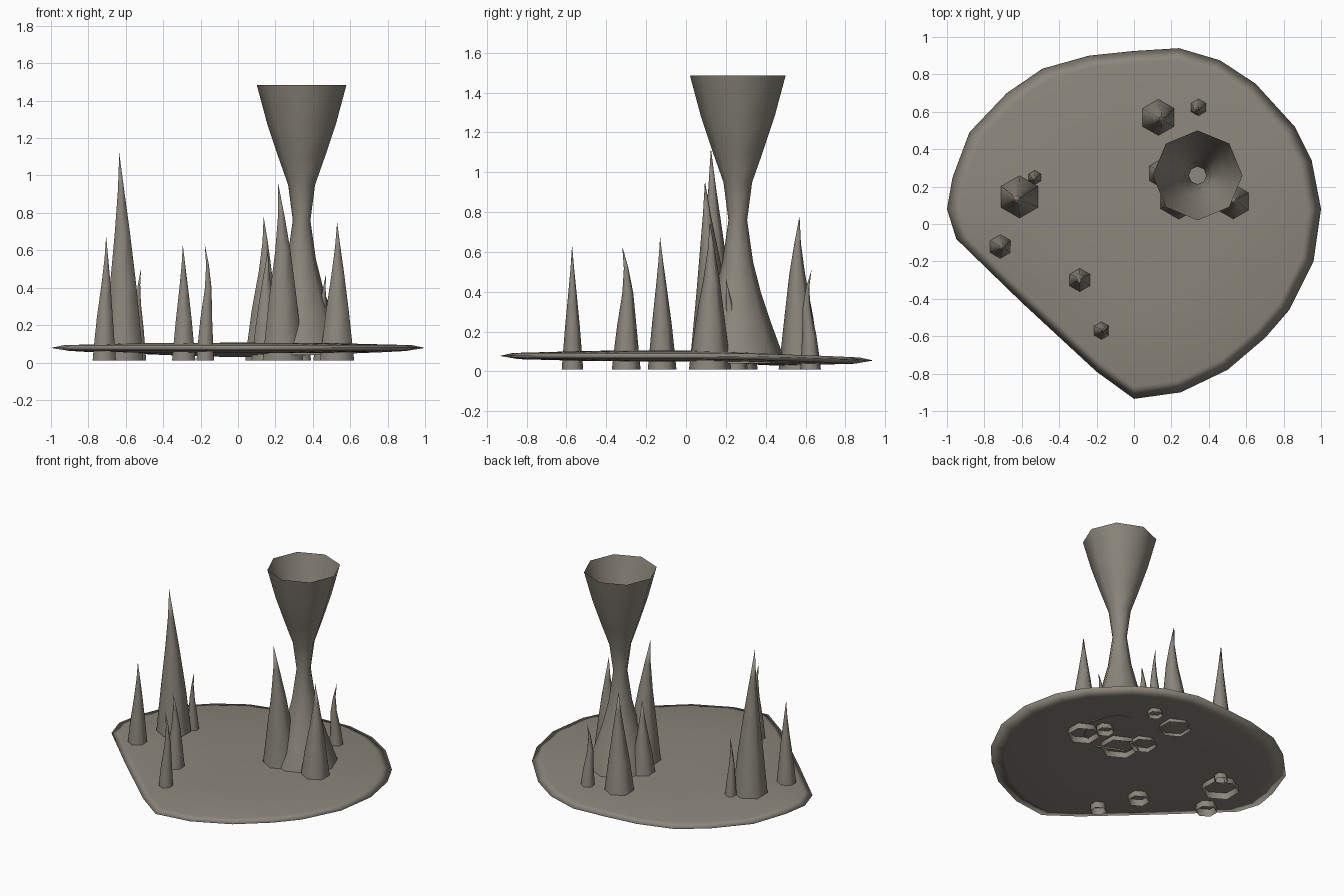
import bpy, math
from mathutils import Vector

if "Cube" in bpy.data.objects:
    bpy.data.objects.remove(bpy.data.objects["Cube"])

stone = bpy.data.materials.new("grey brown stone")
stone.diffuse_color = (0.26, 0.24, 0.20, 1)
stone.use_nodes = True
stone.node_tree.nodes["Principled BSDF"].inputs["Base Color"].default_value = stone.diffuse_color


def make(name, verts, faces):
    mesh = bpy.data.meshes.new(name)
    mesh.from_pydata(verts, [], faces)
    mesh.materials.append(stone)
    mesh.shade_smooth()
    obj = bpy.data.objects.new(name, mesh)
    bpy.context.collection.objects.link(obj)
    return obj


def bridge(a, b, n):
    """Quads between two rings that start at vertex a and b."""
    return [(a + i, a + (i + 1) % n, b + (i + 1) % n, b + i) for i in range(n)]


def ring(x, y, z, r, n, turn=0.0):
    return [(x + r * math.cos(turn + math.tau * i / n),
             y + r * math.sin(turn + math.tau * i / n), z) for i in range(n)]


# Thin cave floor: rounded disc with one straight cut side
outline = [(-1, .08), (-.95, -.08), (-.6, -.42), (-.2, -.79), (0, -.935), (.25, -.9),
           (.5, -.78), (.7, -.61), (.83, -.46), (.96, -.2), (1, .08), (.95, .34),
           (.86, .52), (.65, .75), (.46, .875), (.24, .94), (0, .925), (-.24, .9),
           (-.49, .83), (-.68, .7), (-.88, .49), (-.97, .25)]
n = len(outline)
verts, faces = [], []
# rings from underside centre, over the rim, to the top centre
for scale, lift in ((.5, -.026), (.9, -.016), (1, 0), (.93, .015), (.5, .026)):
    for x, y in outline:
        rim = .078 - .026 * max(0, y) ** 2
        verts.append((x * scale, y * scale, rim + lift))
for k in range(4):
    faces += bridge(k * n, (k + 1) * n, n)
verts += [(0, 0, .05), (0, 0, .106)]
faces += [(5 * n, (i + 1) % n, i) for i in range(n)]
faces += [(5 * n + 1, 4 * n + i, 4 * n + (i + 1) % n) for i in range(n)]
make("cave_floor", verts, faces)

# Hourglass column: open eight-sided tube
profile = [(.04, .235), (.1, .22), (.25, .165), (.4, .115), (.55, .077), (.76, .047),
           (.95, .072), (1.1, .125), (1.28, .185), (1.485, .24)]
verts, faces = [], []
for z, r in profile:
    verts += ring(.34, .26, z, r, 8)
for k in range(len(profile) - 1):
    faces += bridge(k * 8, k * 8 + 8, 8)
make("hourglass_column", verts, faces)

# Stalagmites: crooked six-sided spikes, open underneath
TAPER = [(0, 1), (.09, .92), (.35, .68), (.62, .38), (.82, .16)]


def stalagmite(name, x, y, r, top, bend, tip):
    """bend is the sideways shift three quarters up, tip the shift at the point."""
    bend, tip = Vector(bend), Vector(tip)
    verts, faces = [], []
    for t, s in TAPER:
        shift = bend * min(1, (t / .7) ** 2)
        if t > .75:
            shift = bend.lerp(tip, .35)
        verts += ring(x + shift.x, y + shift.y, .01 + t * (top - .01), r * s, 6, math.pi / 6)
    for k in range(len(TAPER) - 1):
        faces += bridge(k * 6, k * 6 + 6, 6)
    last = (len(TAPER) - 1) * 6
    verts.append((x + tip.x, y + tip.y, top))
    faces += [(last + i, last + (i + 1) % 6, last + 6) for i in range(6)]
    make(name, verts, faces)


spikes = [
    ("tall_left", -.612, .145, .122, 1.12, (-.008, -.01), (-.023, -.02)),
    ("outer_left", -.715, -.12, .072, .675, (.012, -.005), (.01, -.01)),
    ("small_left", -.53, .25, .045, .505, (-.005, -.01), (.012, -.01)),
    ("front_middle", -.29, -.30, .072, .63, (0, .01), (-.005, -.02)),
    ("front_corner", -.175, -.57, .054, .635, (.02, 0), (-.003, -.002)),
    ("column_front", .24, .14, .125, .955, (.0, -.03), (-.025, -.045)),
    ("column_right", .53, .12, .105, .75, (.005, .01), (0, .0)),
    ("column_left", .15, .27, .09, .6, (0, .01), (.01, .0)),
    ("column_small", .455, .25, .06, .47, (.0, -.035), (.015, -.05)),
    ("back_large", .13, .57, .105, .78, (.02, -.015), (.007, .0)),
    ("back_small", .345, .625, .052, .51, (-.01, -.025), (.0, .005)),
]
for name, *shape in spikes:
    stalagmite(name + "_stalagmite", *shape)
